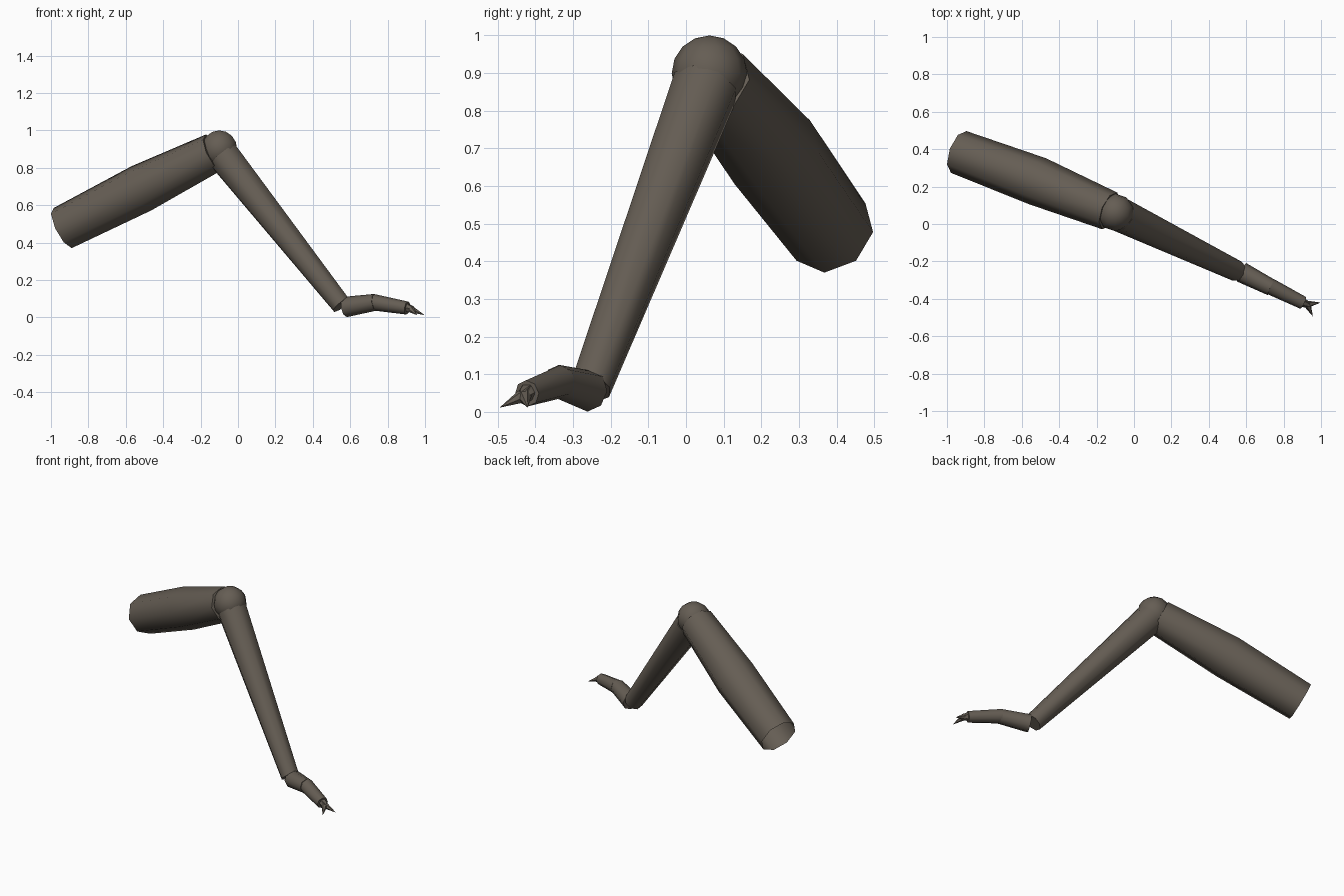
import bpy, bmesh, math
from mathutils import Vector

cube = bpy.data.objects.get("Cube")
if cube:
    bpy.data.objects.remove(cube, do_unlink=True)

shell = bpy.data.materials.new("brown grey shell")
shell.use_nodes = True
colour = (0.13, 0.11, 0.088, 1)
shell.diffuse_color = colour
bsdf = shell.node_tree.nodes["Principled BSDF"]
bsdf.inputs["Base Color"].default_value = colour
bsdf.inputs["Roughness"].default_value = 0.8


def finish(bm, name, angle=50):
    """Turn the bmesh into a smooth-shaded object."""
    bmesh.ops.recalc_face_normals(bm, faces=bm.faces)
    mesh = bpy.data.meshes.new(name)
    bm.to_mesh(mesh)
    bm.free()
    mesh.materials.append(shell)
    obj = bpy.data.objects.new(name, mesh)
    bpy.context.collection.objects.link(obj)
    bpy.ops.object.select_all(action='DESELECT')
    obj.select_set(True)
    bpy.context.view_layer.objects.active = obj
    bpy.ops.object.shade_smooth_by_angle(angle=math.radians(angle))
    return obj


def tube(name, stations, sides=8, cap_start=True):
    """Loft rings along (centre, radius) stations; a zero radius is a tip."""
    bm = bmesh.new()
    points = [Vector(p) for p, r in stations]
    rings = []
    for i, (p, r) in enumerate(stations):
        axis = (points[min(i + 1, len(points) - 1)] - points[max(i - 1, 0)]).normalized()
        side = axis.cross(Vector((0, 0, 1))).normalized()
        up = side.cross(axis)
        if r == 0:
            rings.append([bm.verts.new(p)])
            continue
        turns = [2 * math.pi * k / sides for k in range(sides)]
        rings.append([bm.verts.new(points[i] + r * (math.cos(a) * side + math.sin(a) * up))
                      for a in turns])
    for a, b in zip(rings, rings[1:]):
        for k in range(sides):
            n = (k + 1) % sides
            bm.faces.new((a[k], a[n], b[0]) if len(b) == 1 else (a[k], a[n], b[n], b[k]))
    if cap_start:
        bm.faces.new(rings[0])
    if len(rings[-1]) > 1:
        bm.faces.new(rings[-1])
    return finish(bm, name)


# Upper leg, open where it would join the body
tube("upper_leg", [((-0.937, 0.385, 0.478), 0.119),
                   ((-0.517, 0.229, 0.69), 0.131),
                   ((-0.13, 0.07, 0.882), 0.106)], cap_start=False)

# Knee ball
bm = bmesh.new()
bmesh.ops.create_uvsphere(bm, u_segments=10, v_segments=8, radius=0.1)
bmesh.ops.translate(bm, verts=bm.verts, vec=(-0.1, 0.062, 0.9))
finish(bm, "knee")

# Lower leg
tube("lower_leg", [((-0.075, 0.05, 0.86), 0.092),
                   ((0.553, -0.253, 0.066), 0.056)])

# Foot segments
tube("foot_rear", [((0.575, -0.258, 0.056), 0.055),
                   ((0.735, -0.34, 0.081), 0.045)])
tube("foot_front", [((0.725, -0.332, 0.081), 0.044),
                    ((0.905, -0.422, 0.05), 0.035)])

# Pair of claws
for name, tip in (("left_claw", (0.998, -0.42, 0.012)),
                  ("right_claw", (0.957, -0.495, 0.012))):
    tube(name, [((0.893, -0.416, 0.056), 0.025),
                ((0.927, -0.43, 0.044), 0.02),
                (tip, 0)], sides=6)
